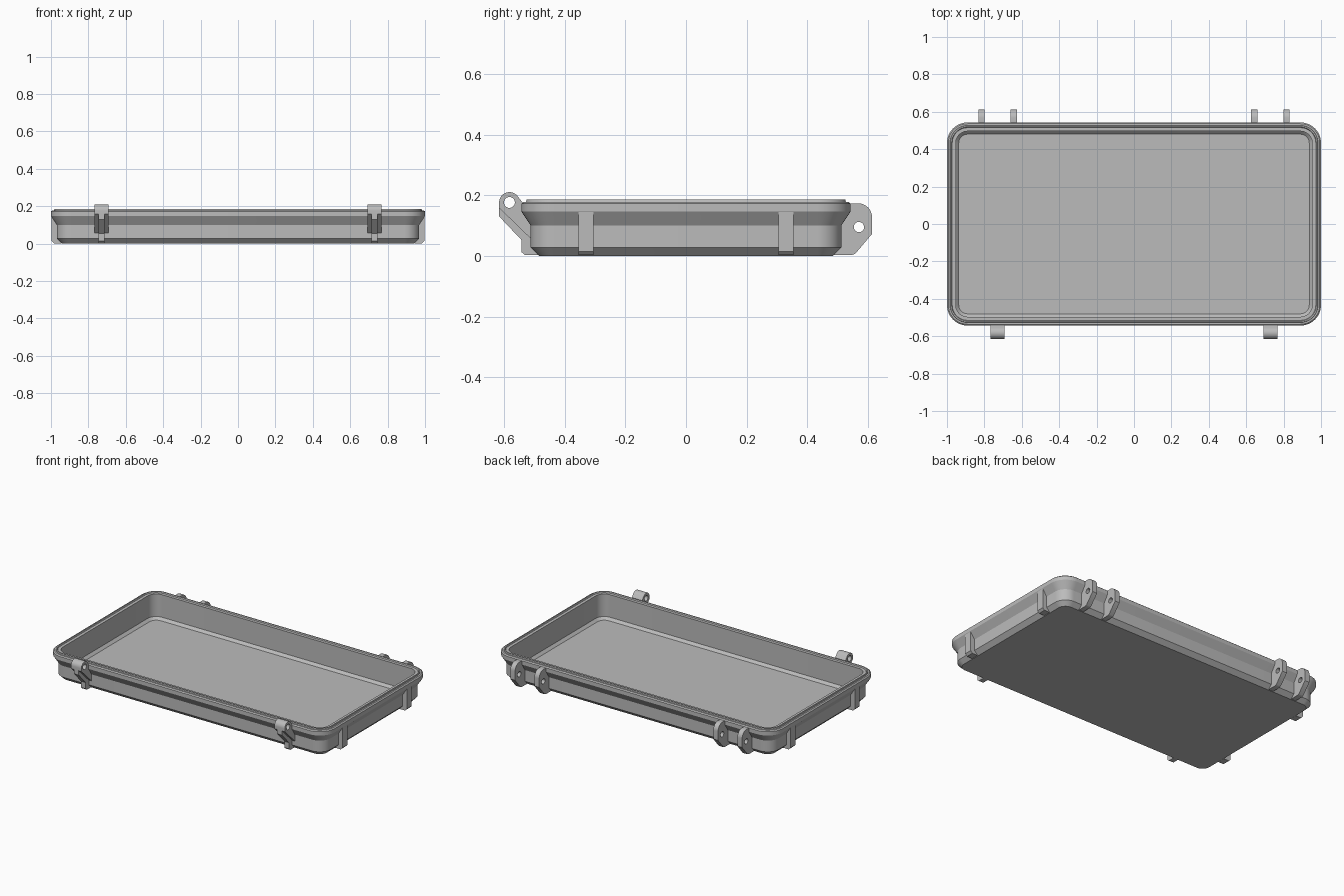
import bpy, bmesh, math
from mathutils import Matrix

if "Cube" in bpy.data.objects:
    bpy.data.objects.remove(bpy.data.objects["Cube"])

grey = bpy.data.materials.new("light_grey")
grey.diffuse_color = (0.5, 0.5, 0.5, 1)
grey.use_nodes = True
grey.node_tree.nodes["Principled BSDF"].inputs["Base Color"].default_value = grey.diffuse_color

HX, HY, R = 1.0, 0.543, 0.11     # outer half sizes and corner radius


def finish(name, mesh):
    ob = bpy.data.objects.new(name, mesh)
    bpy.context.collection.objects.link(ob)
    mesh.materials.clear()
    mesh.materials.append(grey)
    bpy.ops.object.select_all(action='DESELECT')
    ob.select_set(True)
    bpy.context.view_layer.objects.active = ob
    bpy.ops.object.shade_smooth_by_angle(angle=math.radians(30))
    return ob


def rounded_ring(bm, inset, z, seg=12):
    """Rounded rectangle of vertices, inset from the widest outline."""
    r = R - inset
    ring = []
    for k, (sx, sy) in enumerate([(1, 1), (-1, 1), (-1, -1), (1, -1)]):
        for i in range(seg + 1):
            a = math.pi / 2 * (k + i / seg)
            ring.append(bm.verts.new((sx * (HX - R) + r * math.cos(a),
                                      sy * (HY - R) + r * math.sin(a), z)))
    return ring


# Tray shell: (inset, height) from the underside, over the rim, to the floor
section = [(0.058, 0), (0.031, 0.027), (0.031, 0.1), (0, 0.147), (0, 0.172),
           (0.007, 0.178), (0.016, 0.178), (0.018, 0.185), (0.025, 0.185),
           (0.028, 0.178), (0.047, 0.178), (0.047, 0.032), (0.063, 0.016)]
bm = bmesh.new()
rings = [rounded_ring(bm, d, z) for d, z in section]
for a, b in zip(rings, rings[1:]):
    for i in range(len(a)):
        j = (i + 1) % len(a)
        bm.faces.new((a[i], a[j], b[j], b[i]))
bm.faces.new(rings[0])
bm.faces.new(rings[-1])
bmesh.ops.recalc_face_normals(bm, faces=bm.faces)
shell = bpy.data.meshes.new("tray_shell")
bm.to_mesh(shell)
bm.free()
finish("tray_shell", shell)


def arc(cx, cy, r, a0, a1, n=12):
    return [(cx + r * math.cos(math.radians(a0 + (a1 - a0) * i / n)),
             cy + r * math.sin(math.radians(a0 + (a1 - a0) * i / n)))
            for i in range(n + 1)]


def plate(name, outline, width, matrix, hole=None):
    """Extruded flat profile, optionally pierced by a round hole (cx, cy, r)."""
    cu = bpy.data.curves.new(name, 'CURVE')
    cu.dimensions = '2D'
    cu.fill_mode = 'BOTH'
    cu.extrude = width / 2
    loops = [outline]
    if hole:
        loops.append(arc(*hole, 0, 360, 24)[:-1])
    for pts in loops:
        sp = cu.splines.new('POLY')
        sp.points.add(len(pts) - 1)
        for p, (x, y) in zip(sp.points, pts):
            p.co = (x, y, 0, 1)
        sp.use_cyclic_u = True
    tmp = bpy.data.objects.new(name + "_tmp", cu)
    bpy.context.collection.objects.link(tmp)
    dg = bpy.context.evaluated_depsgraph_get()
    mesh = bpy.data.meshes.new_from_object(tmp.evaluated_get(dg))
    bpy.data.objects.remove(tmp)
    mesh.transform(matrix)
    b = bmesh.new()
    b.from_mesh(mesh)
    bmesh.ops.remove_doubles(b, verts=b.verts, dist=1e-5)
    bmesh.ops.recalc_face_normals(b, faces=b.faces)
    b.to_mesh(mesh)
    b.free()
    return finish(name, mesh)


def across_x(x):   # profile (y, z), thickness along x
    return Matrix(((0, 0, 1, x), (1, 0, 0, 0), (0, 1, 0, 0), (0, 0, 0, 1)))


def across_y(side, y):   # profile (x, z), thickness along y
    return Matrix(((side, 0, 0, 0), (0, 0, 1, y), (0, 1, 0, 0), (0, 0, 0, 1)))


# Profiles of the fittings
rib = [(0.945, 0.002), (0.985, 0.002), (0.998, 0.015), (0.998, 0.147),
       (0.96, 0.147), (0.96, 0.03)]
hinge = ([(0.485, 0.002), (0.545, 0.002), (0.558, 0.007), (0.613, 0.072)]
         + arc(0.568, 0.128, 0.045, 0, 90, 8)
         + [(0.54, 0.172), (0.53, 0.147), (0.507, 0.1), (0.507, 0.027)])
knuckle = (arc(-0.582, 0.176, 0.034, 40, 180, 16)
           + [(-0.616, 0.158), (-0.512, 0.057), (-0.505, 0.1),
              (-0.535, 0.147), (-0.535, 0.171)])
brace = [(-0.616, 0.168), (-0.616, 0.13), (-0.543, 0.053), (-0.543, 0.013),
         (-0.53, 0.002), (-0.485, 0.002), (-0.506, 0.027), (-0.506, 0.1),
         (-0.52, 0.12), (-0.56, 0.12)]

for side in (-1, 1):
    for y in (-0.33, 0.33):
        plate("side_rib", rib, 0.05, across_y(side, y))
    for x in (0.642, 0.815):
        plate("hinge_tab", hinge, 0.034, across_x(side * x), (0.57, 0.095, 0.017))
    plate("latch_knuckle", knuckle, 0.074, across_x(side * 0.73), (-0.582, 0.176, 0.018))
    plate("latch_brace", brace, 0.034, across_x(side * 0.73))
